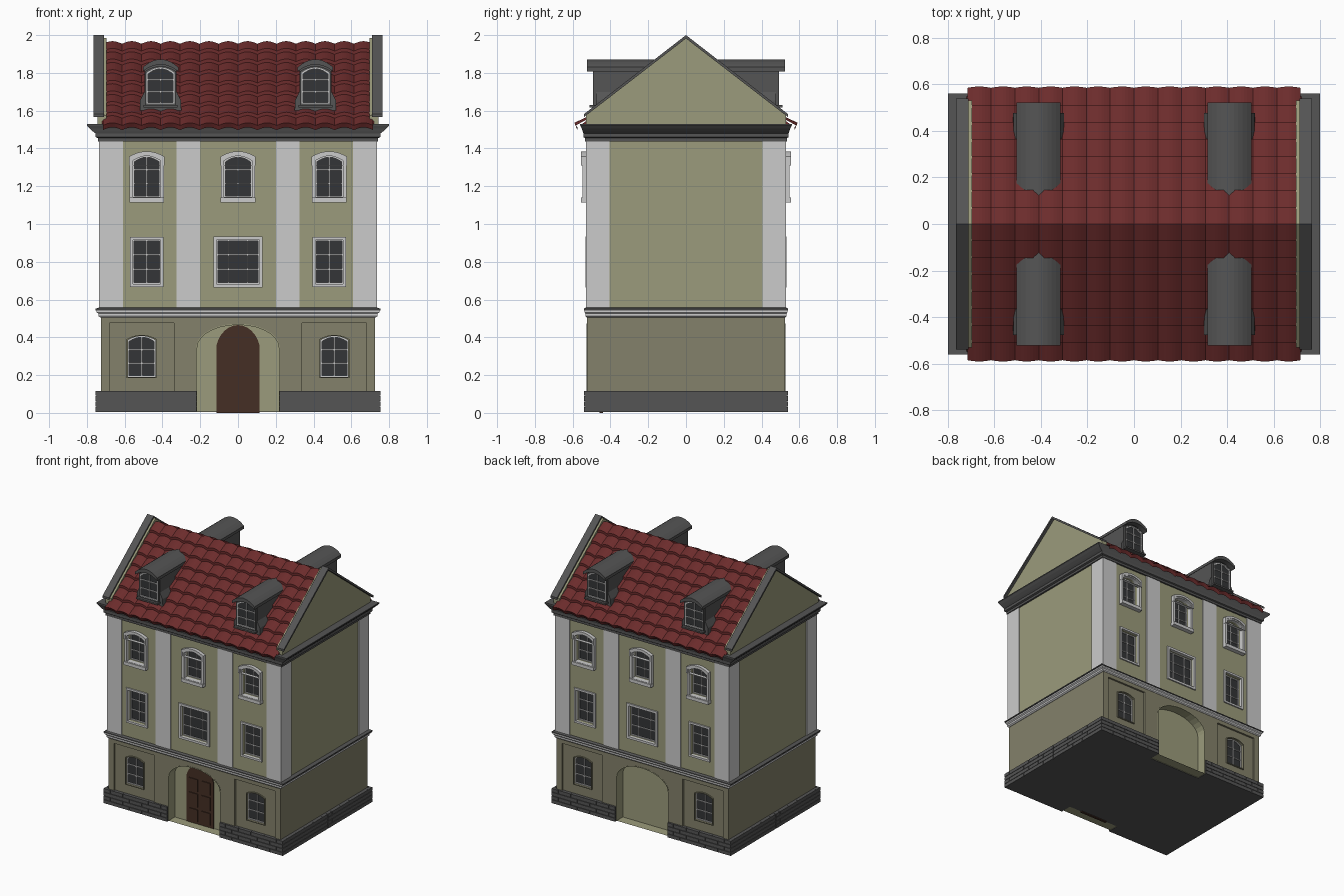
import bpy, bmesh, math

if "Cube" in bpy.data.objects:
    bpy.data.objects.remove(bpy.data.objects["Cube"])


def mat(name, r, g, b):
    m = bpy.data.materials.new(name)
    m.diffuse_color = (r, g, b, 1)
    m.use_nodes = True
    m.node_tree.nodes["Principled BSDF"].inputs["Base Color"].default_value = m.diffuse_color
    return m


OLIVE = mat("olive_plaster", .33, .33, .20)
DARK_OLIVE = mat("dark_olive_plaster", .23, .22, .145)
LIGHT = mat("light_stone", .80, .80, .80)
DARK = mat("dark_stone", .09, .09, .09)
RED = mat("red_tile", .15, .025, .025)
GLASS = mat("dark_glass", .034, .036, .038)
BROWN = mat("brown_wood", .06, .028, .018)


# ---- helpers: everything is drawn in world space and mirrored about the origin
def finish(name, bm, material, mx=False, my=False):
    bmesh.ops.recalc_face_normals(bm, faces=bm.faces)
    me = bpy.data.meshes.new(name)
    bm.to_mesh(me)
    bm.free()
    me.materials.append(material)
    ob = bpy.data.objects.new(name, me)
    bpy.context.collection.objects.link(ob)
    if mx or my:
        mod = ob.modifiers.new("Mirror", 'MIRROR')
        mod.use_axis = (mx, my, False)
        mod.use_mirror_merge = False
    return ob


def place(p, d, axis):
    return (p[0], d, p[1]) if axis == 'Y' else (d, p[0], p[1])


def add_prism(bm, pts, a, b, axis='Y'):
    lo, hi = [[bm.verts.new(place(p, d, axis)) for p in pts] for d in (a, b)]
    bm.faces.new(lo)
    bm.faces.new(hi)
    for i in range(len(pts)):
        j = (i + 1) % len(pts)
        bm.faces.new((lo[i], lo[j], hi[j], hi[i]))


def add_box(bm, x0, x1, y0, y1, z0, z1):
    add_prism(bm, [(x0, z0), (x1, z0), (x1, z1), (x0, z1)], y0, y1)


def add_ring(bm, outer, inner, a, b):
    loops = [[bm.verts.new(place(p, d, 'Y')) for p in pts]
             for pts, d in ((outer, a), (outer, b), (inner, b), (inner, a))]
    for k in range(4):
        p, q = loops[k], loops[(k + 1) % 4]
        for i in range(len(p)):
            j = (i + 1) % len(p)
            bm.faces.new((p[i], p[j], q[j], q[i]))


def prism(name, pts, a, b, material, axis='Y', mx=False, my=False):
    bm = bmesh.new()
    add_prism(bm, pts, a, b, axis)
    return finish(name, bm, material, mx, my)


def box(name, dims, material, mx=False, my=False):
    bm = bmesh.new()
    add_box(bm, *dims)
    return finish(name, bm, material, mx, my)


def arch(cx, hw, z0, zs, rise, p=1.0, n=10):
    ts = [1 - 2 * i / n for i in range(n + 1)] if rise else [1, -1]
    if p < 1:
        ts = [math.cos(math.pi * i / n) for i in range(n + 1)]
    return [(cx - hw, z0), (cx + hw, z0)] + [
        (cx + t * hw, zs + rise * max(0, 1 - t * t) ** p) for t in ts]


def moulding(name, levels, material):
    bm = bmesh.new()
    rings = [[bm.verts.new((sx * hx, sy * hy, z)) for sx, sy in
              ((-1, -1), (1, -1), (1, 1), (-1, 1))] for hx, hy, z in levels]
    bm.faces.new(rings[0])
    bm.faces.new(rings[-1])
    for p, q in zip(rings, rings[1:]):
        for i in range(4):
            j = (i + 1) % 4
            bm.faces.new((p[i], p[j], q[j], q[i]))
    return finish(name, bm, material)


def cut(target, pts, a, b, mx):
    c = prism(target.name + "_cutter", pts, a, b, target.data.materials[0], mx=mx, my=True)
    c.hide_render = True
    c.display_type = 'WIRE'
    mod = target.modifiers.new("Cut", 'BOOLEAN')
    mod.operation, mod.solver, mod.object = 'DIFFERENCE', 'EXACT', c


def window(name, cx, hw, z0, zs, rise, fw, wall_y, front_y, glass_y, frame_mat,
           cols=(0,), wall=None, mx=True):
    out = arch(cx, hw, z0, zs, rise)
    if wall:
        cut(wall, out, -.65, glass_y, mx)
    prism(name + "_glass", out, glass_y - .004, glass_y + .008, GLASS, mx=mx, my=True)
    bm = bmesh.new()
    add_ring(bm, arch(cx, hw + fw, z0 - fw, zs + fw, rise), out, front_y, wall_y + .01)
    finish(name + "_surround", bm, frame_mat, mx, True)
    bm = bmesh.new()
    y0, y1, t = glass_y - .012, glass_y, .0035
    add_ring(bm, out, arch(cx, hw - .007, z0 + .007, zs - .007, rise), y0, y1)
    for c in cols:
        add_box(bm, cx + c - t, cx + c + t, y0, y1, z0, zs + rise * (1 - (c / hw) ** 2))
    for k in (1, 2):
        z = z0 + (zs + rise - z0) * k / 3
        add_box(bm, cx - hw, cx + hw, y0, y1, z - t, z + t)
    finish(name + "_bars", bm, LIGHT, mx, True)


# ---- walls, plinth and arched recesses front and back
ground = box("ground_floor", (-.725, .725, -.525, .525, .008, .515), DARK_OLIVE)
plinth = box("plinth_core", (-.748, .748, -.533, .533, .006, .115), DARK)
upper = box("upper_walls", (-.729, .729, -.523, .523, .54, 1.46), OLIVE)
portal = arch(0, .22, -.05, .345, .125, .5, 14)
for w in (ground, plinth):
    cut(w, portal, -.65, -.45, False)
cut(ground, arch(.51, .17, .1, .475, 0), -.65, -.511, True)
bm = bmesh.new()
add_ring(bm, arch(0, .222, .01, .345, .127, .5, 14), arch(0, .216, .01, .345, .121, .5, 14), -.527, -.452)
finish("portal_lining", bm, OLIVE, my=True)
prism("portal_back_wall", arch(0, .218, .008, .345, .123, .5, 14), -.452, -.44, OLIVE, my=True)

# plinth bricks in running bond, one quarter mirrored
bm = bmesh.new()
for r in range(4):
    z0, z1 = .006 + r * .0285, .006 + r * .0285 + .0255
    xs = [.22] + [.22 + .107 * (k + (.5 if r % 2 else 1)) for k in range(5)] + [.755]
    ys = [0] + [.108 * (k + (.5 if r % 2 else 1)) for k in range(5)] + [.54]
    for a, b in zip(xs, xs[1:]):
        if b - a > .01:
            add_box(bm, a, b - .003 * (b < .75), -.54, -.525, z0, z1)
    for a, b in zip(ys, ys[1:]):
        if b - a > .01:
            add_box(bm, .74, .755, -b, -a - .003, z0, z1)
finish("plinth_bricks", bm, DARK, True, True)

# door with raised panels, front only
prism("door", arch(0, .115, 0, .345, .12, .6, 14), -.458, -.44, BROWN)
bm = bmesh.new()
for z0, z1 in ((.03, .12), (.14, .24), (.26, .35)):
    add_box(bm, .015, .09, -.464, -.45, z0, z1)
finish("door_panels", bm, BROWN, mx=True)

# ---- string course, pilasters, cornice
moulding("string_course", [(.728, .527, .505), (.738, .532, .512), (.738, .532, .525),
                           (.748, .537, .532), (.748, .537, .545)], LIGHT)
moulding("string_course_cap", [(.755, .541, .543), (.755, .541, .551), (.735, .53, .558)], DARK)
box("corner_pilasters", (.61, .735, -.53, -.405, .55, 1.445), LIGHT, True, True)
box("middle_pilasters", (.2, .325, -.53, -.51, .55, 1.445), LIGHT, True, True)
moulding("cornice", [(.742, .535, 1.438), (.742, .535, 1.455), (.755, .543, 1.46), (.755, .543, 1.48),
                     (.768, .547, 1.49), (.785, .552, 1.505), (.80, .56, 1.522), (.80, .56, 1.53)], DARK)

# ---- windows
window("ground_window", .51, .073, .19, .385, .022, .006, -.511, -.52, -.49, DARK_OLIVE, wall=ground)
window("middle_window", .483, .074, .682, .916, 0, .015, -.523, -.533, -.49, LIGHT, wall=upper)
window("middle_centre_window", 0, .113, .682, .916, 0, .017, -.523, -.533, -.49, LIGHT,
       cols=(-.05, .05), wall=upper, mx=False)
for nm, cx, mx in (("top_window", .483, True), ("top_centre_window", 0, False)):
    window(nm, cx, .073, 1.142, 1.335, .025, .018, -.523, -.548, -.49, LIGHT, wall=upper, mx=mx)
    box(nm + "_sill", (cx - .092, cx + .092, -.557, -.515, 1.115, 1.14), LIGHT, mx, True)
    bm = bmesh.new()
    add_ring(bm, arch(cx, .093, 1.31, 1.357, .028), arch(cx, .080, 1.312, 1.343, .026), -.555, -.53)
    finish(nm + "_hood", bm, LIGHT, mx, True)

# ---- roof: core, wavy stepped tiles, gables and copings
SLOPE = .77
prism("roof_core", [(-.55, 1.529), (.55, 1.529), (0, 1.953)], -.72, .72, RED, 'X')
COLS, ROWS, SEG = 14, 8, 8
steps = []
for r in range(ROWS):
    steps += [(.585 * r / ROWS, .002), (.585 * (r + 1) / ROWS, .020)]
steps.append((.575, -.012))
bm = bmesh.new()
grid = []
for d, h in steps:
    row = []
    for i in range(COLS * SEG + 1):
        wave = .014 * abs(math.sin(math.pi * i / SEG))
        x = -.716 + 1.432 * i / (COLS * SEG)
        row.append(bm.verts.new((x, -d - (wave * .4 if d > .58 else 0), 1.952 - SLOPE * d + h + wave)))
    grid.append(row)
for p, q in zip(grid, grid[1:]):
    for i in range(len(p) - 1):
        bm.faces.new((p[i], q[i], q[i + 1], p[i + 1]))
finish("roof_tiles", bm, RED, my=True)

prism("gable_wall", [(-.53, 1.525), (.53, 1.525), (.53, 1.575), (0, 1.985), (-.53, 1.575)],
      .695, .745, OLIVE, 'X', mx=True)
prism("gable_coping", [(-.54, 1.582), (0, 2.0), (.54, 1.582), (.54, 1.566), (0, 1.982), (-.54, 1.566)],
      .71, .765, DARK, 'X', mx=True)

# ---- dormers, one mirrored four ways
DX = .41
prism("dormer_body", [(-.475, 1.585), (-.475, 1.835), (-.17, 1.835)], DX - .085, DX + .085, DARK, 'X', True, True)
prism("dormer_front_arch", arch(DX, .085, 1.80, 1.82, .035), -.475, -.2, DARK, mx=True, my=True)
bm = bmesh.new()
hood_top = arch(DX, .094, 1.81, 1.83, .042)[2:]
hood_low = arch(DX, .094, 1.81, 1.808, .036)[2:]
add_prism(bm, hood_top + hood_low[::-1], -.523, -.10)
finish("dormer_hood", bm, DARK, True, True)
prism("dormer_flared_base", [(DX - .11, 1.60), (DX + .11, 1.60), (DX + .108, 1.655), (DX + .085, 1.70),
                             (DX - .085, 1.70), (DX - .108, 1.655)], -.477, -.35, DARK, mx=True, my=True)
window("dormer_window", DX, .074, 1.637, 1.80, .028, .008, -.477, -.492, -.478, DARK)
box("dormer_sill", (DX - .09, DX + .09, -.512, -.46, 1.618, 1.63), DARK, True, True)
